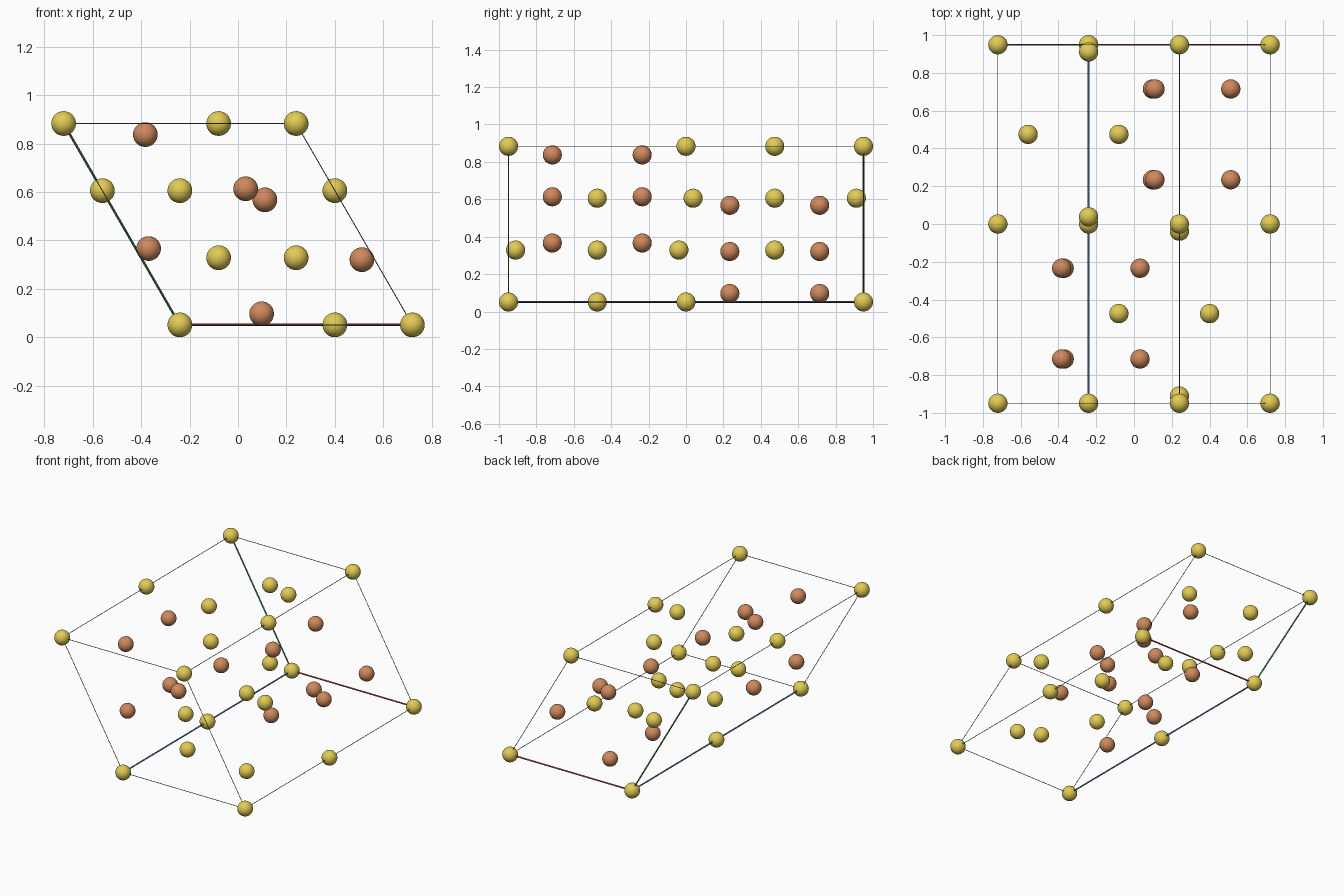
import bpy
from mathutils import Vector

if "Cube" in bpy.data.objects:
    bpy.data.objects.remove(bpy.data.objects["Cube"])

R = 0.051                       # atom radius
A, C = 0.961, 1.898             # cell edge lengths
H = A * 3 ** 0.5 / 2
ORIGIN = Vector((-A / 4, C / 2, R))
VA, VB, VC = Vector((A, 0, 0)), Vector((-A / 2, 0, H)), Vector((0, -C, 0))


def material(name, rgb):
    m = bpy.data.materials.new(name)
    m.diffuse_color = (*rgb, 1)
    m.use_nodes = True
    m.node_tree.nodes["Principled BSDF"].inputs["Base Color"].default_value = m.diffuse_color
    return m


GOLD = material("gold yellow", (0.76, 0.60, 0.09))
COPPER = material("copper brown", (0.62, 0.25, 0.11))
GREY = material("edge grey", (0.18, 0.18, 0.18))
RED = material("axis red", (0.60, 0.10, 0.10))
GREEN = material("axis green", (0.10, 0.42, 0.14))
BLUE = material("axis blue", (0.12, 0.32, 0.70))


def point(u, v, w):
    return ORIGIN + VA * u + VB * v + VC * w


def finish(name, mat):
    ob = bpy.context.object
    ob.name = name
    ob.data.materials.append(mat)
    bpy.ops.object.shade_smooth_by_angle()


def atom(name, mat, u, v, w):
    bpy.ops.mesh.primitive_uv_sphere_add(segments=32, ring_count=16, radius=R,
                                         location=point(u, v, w))
    finish(name, mat)


def rod(name, mat, p, q, radius):
    d = q - p
    bpy.ops.mesh.primitive_cylinder_add(vertices=12, radius=radius, depth=d.length,
                                        location=(p + q) / 2,
                                        rotation=d.to_track_quat('Z', 'Y').to_euler())
    finish(name, mat)


# gold atoms on the cell corners and the middles of the long edges
for u in (0, 1):
    for v in (0, 1):
        for w in (0, 0.5, 1):
            atom("corner_atom", GOLD, u, v, w)

# gold atoms in the quarter layers
T = 1 / 3
for u, v in ((2 * T, 1), (0, 2 * T), (T, T)):
    atom("layer_atom", GOLD, u, v, 0.25)
    atom("layer_atom", GOLD, v, u, 0.75)

# gold atoms in the inner columns
for w in (0.02, 0.48):
    atom("column_atom", GOLD, T, 2 * T, w)
    atom("column_atom", GOLD, 2 * T, T, w + 0.5)

# copper atoms, threefold sets mirrored between the cell halves
for u, v in ((0.324, 0.945), (0.055, 0.379), (0.621, 0.676)):
    for w in (0.1234, 0.3766):
        atom("copper_atom", COPPER, v, u, w)
        atom("copper_atom", COPPER, u, v, w + 0.5)

# cell frame: three coloured axes from the origin, the rest grey
AXES = (("red_axis", RED), ("green_axis", GREEN), ("blue_axis", BLUE))
for k, (name, mat) in enumerate(AXES):
    for i in (0, 1):
        for j in (0, 1):
            start = [i, j]
            start.insert(k, 0)
            end = list(start)
            end[k] = 1
            if i == j == 0:
                rod(name, mat, point(*start), point(*end), 0.005)
            else:
                rod("cell_edge", GREY, point(*start), point(*end), 0.002)
